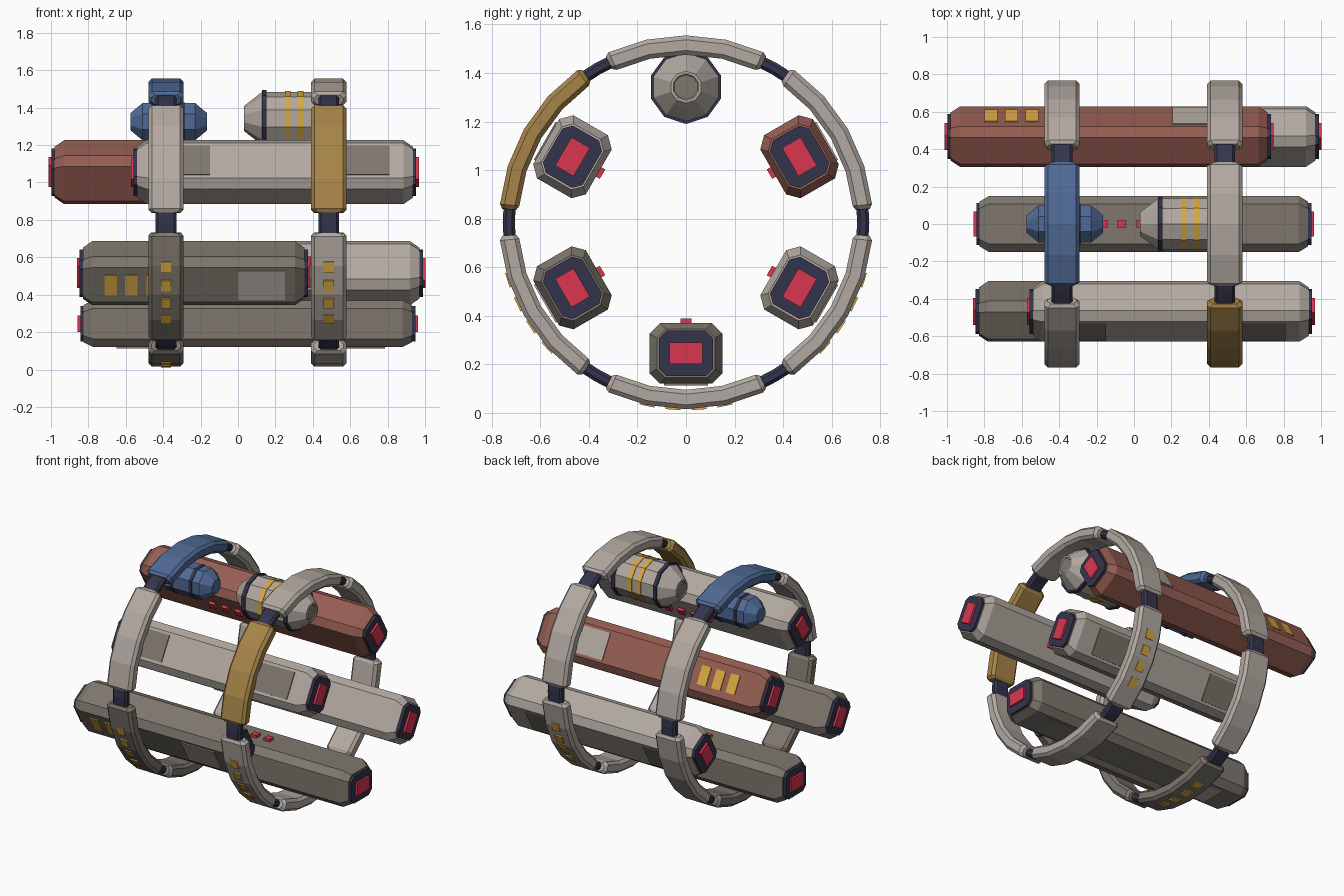
import bpy, bmesh, math
from mathutils import Matrix, Vector

if "Cube" in bpy.data.objects:
    bpy.data.objects.remove(bpy.data.objects["Cube"])

HUB = Vector((0, 0, 0.785))   # axis of the two rings


def material(name, r, g, b):
    m = bpy.data.materials.new(name)
    m.diffuse_color = [((c / 255 + 0.055) / 1.055) ** 2.4 for c in (r, g, b)] + [1]
    m.use_nodes = True
    m.node_tree.nodes["Principled BSDF"].inputs["Base Color"].default_value = m.diffuse_color
    return m


LIGHT = material("light_grey", 178, 169, 161)
DARK = material("dark_grey", 126, 119, 109)
NAVY = material("dark_navy", 52, 52, 76)
RED = material("signal_red", 218, 54, 80)
AMBER = material("amber", 218, 168, 66)
GOLD = material("gold", 166, 132, 72)
RUST = material("rust", 150, 94, 82)
BLUE = material("blue", 80, 106, 150)


def loft(name, rings, mat, turn=0):
    """Skin a list of equal point rings, cap both ends, turn about the hub."""
    bm = bmesh.new()
    rows = [[bm.verts.new(p) for p in ring] for ring in rings]
    n = len(rows[0])
    for a, b in zip(rows, rows[1:]):
        for i in range(n):
            bm.faces.new((a[i], a[(i + 1) % n], b[(i + 1) % n], b[i]))
    bm.faces.new(rows[0])
    bm.faces.new(rows[-1])
    bmesh.ops.recalc_face_normals(bm, faces=bm.faces)
    me = bpy.data.meshes.new(name)
    bm.to_mesh(me)
    bm.free()
    me.materials.append(mat)
    ob = bpy.data.objects.new(name, me)
    ob.matrix_world = Matrix.Translation(HUB) @ Matrix.Rotation(math.radians(turn), 4, 'X')
    bpy.context.collection.objects.link(ob)
    return ob


def octagon(a, b, c):
    """Rectangle of half sizes a, b with corners cut by c."""
    return [(a - c, -b), (a, -b + c), (a, b - c), (a - c, b),
            (c - a, b), (-a, b - c), (-a, c - b), (c - a, -b)]


def section(x, a, b, c, z):
    return [(x, y, z + w) for y, w in octagon(a, b, c)]


def box(name, x, z, sx, sy, sz, mat, turn):
    pts = [(-sy / 2, -sz / 2), (sy / 2, -sz / 2), (sy / 2, sz / 2), (-sy / 2, sz / 2)]
    return loft(name, [[(x + s * sx / 2, y, z + w) for y, w in pts] for s in (-1, 1)], mat, turn)


# Long hull modules, modelled below the hub and turned into place
R = 0.54


def module(name, turn, x0, x1, mat, panels=(), windows=(), lights=()):
    A, B, C, t = 0.15, 0.125, 0.043, 0.05
    loft(name, [section(x0, A - .03, B - .025, .036, -R), section(x0 + t, A, B, C, -R),
                section(x1 - t, A, B, C, -R), section(x1, A - .03, B - .025, .036, -R)], mat, turn)
    for x, s in ((x0, -1), (x1, 1)):
        loft(name + "_end_plate", [section(x - s * .01, .112, .094, .032, -R),
                                   section(x + s * .018, .112, .094, .032, -R)], NAVY, turn)
        box(name + "_end_light", x + s * .015, -R, .034, .135, .088, RED, turn)
    for x, m in panels:
        box(name + "_panel", x, -R - B - .002, .25, .18, .009, m, turn)
    for x in windows:
        box(name + "_window", x, -R - B - .002, .068, .125, .009, AMBER, turn)
    for x in lights:
        box(name + "_beacon", x, -R + B + .006, .045, .045, .024, RED, turn)


def row(start, n=5, step=0.1):
    return [start + i * step for i in range(n)]


module("bottom_module", 0, -.825, .93, DARK, [(-.525, LIGHT), (.66, DARK)], (), row(-.165))
module("lower_back_module", 60, -.46, .97, LIGHT, [(.67, DARK), (-.23, DARK)], (), row(0))
module("upper_back_module", 120, -.98, .715, RUST, [(.33, LIGHT)], (-.765, -.655, -.545), row(-.44))
module("upper_front_module", -120, -.54, .935, LIGHT, [(-.275, DARK), (.685, DARK)], (), row(.08, 4))
module("lower_front_module", -60, -.83, .355, DARK, [(.125, LIGHT)],
       (-.68, -.57, -.455), row(-.4))


# Segmented rings
def arc_section(x, deg, hw, hr, c, r=0.73):
    a = math.radians(deg)
    return [(x + u, (r + w) * math.sin(a), -(r + w) * math.cos(a)) for u, w in octagon(hw, hr, c)]


def ring(name, x, colours, lit):
    for k in range(6):
        turn = 60 * k
        steps = [(-25.8, .078, .029), (-24.4, .094, .04), (-12.4, .094, .04), (0, .094, .04),
                 (12.4, .094, .04), (24.4, .094, .04), (25.8, .078, .029)]
        loft(name + "_segment", [arc_section(x, d, w, h, .018) for d, w, h in steps],
             colours.get(turn, LIGHT), turn)
        # Joint bridging two segments
        loft(name + "_joint", [arc_section(x, d, .055, .025, .013) for d in (24, 30, 36)], NAVY, turn)
        if turn in lit:
            for d in (-12, -4, 4, 12):
                box(name + "_lamp", x, -.769, .055, .062, .009, AMBER, turn + d)


ring("left_ring", -.385, {0: DARK, 180: BLUE, 300: DARK}, (0, 300))
ring("right_ring", .485, {240: GOLD}, (60, 300))


# Turned pods under the top segments
def turned(name, cx, z, profile, sides, mat, offset=0.0):
    ang = [2 * math.pi * (i + offset) / sides for i in range(sides)]
    return loft(name, [[(cx + x, r * math.sin(a), z + r * math.cos(a)) for a in ang]
                       for x, r in profile], mat)


def mirrored(half):
    return [(-x, r) for x, r in half] + [(x, r) for x, r in reversed(half)]


PX, PZ = .30, 1.342 - HUB.z
turned("tank", PX, PZ, mirrored([(.255, .045), (.268, .055), (.268, .066), (.245, .085), (.17, .143)]),
       10, LIGHT)
for s in (-1, 1):
    turned("tank_collar", PX + s * .16, PZ, [(-.013, .152), (.013, .152)], 10, NAVY)
    turned("tank_stripe", PX + s * .034, PZ, [(-.016, .147), (.016, .147)], 10, AMBER)
    turned("tank_nozzle", PX + s * .258, PZ, [(-.006, .05), (.006, .05)], 10, DARK)

BX, BZ = -.37, 1.325 - HUB.z
turned("blue_pod", BX, BZ, mirrored([(.205, .05), (.14, .108)]), 8, BLUE, .5)
for s in (-1, 1):
    turned("blue_pod_collar", BX + s * .075, BZ, [(-.012, .112), (.012, .112)], 8, NAVY, .5)
